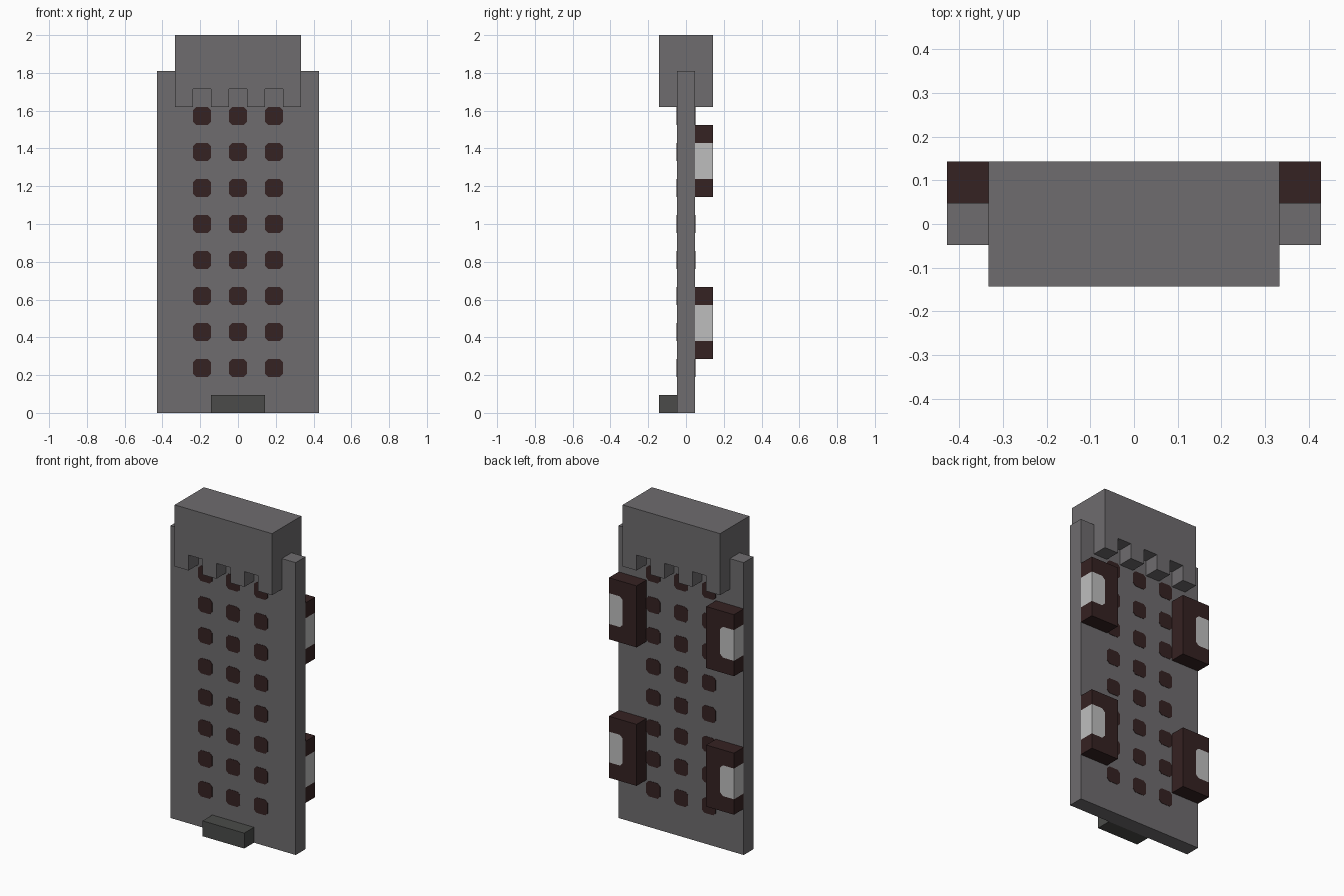
import bpy, bmesh

default = bpy.data.objects.get("Cube")
if default:
    bpy.data.objects.remove(default, do_unlink=True)

U = 2 / 21  # one grid unit; every part is laid out in these units


def material(name, r, g, b):
    mat = bpy.data.materials.new(name)
    mat.use_nodes = True
    mat.diffuse_color = (r, g, b, 1)
    mat.node_tree.nodes["Principled BSDF"].inputs["Base Color"].default_value = (r, g, b, 1)
    return mat


GREY = material("mid grey", 0.157, 0.150, 0.157)
DARK_GREY = material("dark grey", 0.069, 0.071, 0.067)
BROWN = material("dark brown", 0.036, 0.016, 0.016)
LIGHT = material("light grey", 0.515, 0.515, 0.515)


def prism(name, outlines, y0, y1, mat):
    """Extrude flat (x, z) outlines along y."""
    bm = bmesh.new()
    for outline in outlines:
        face = bm.faces.new([bm.verts.new((x * U, y0 * U, z * U)) for x, z in outline])
        result = bmesh.ops.extrude_face_region(bm, geom=[face])
        moved = [v for v in result["geom"] if isinstance(v, bmesh.types.BMVert)]
        bmesh.ops.translate(bm, verts=moved, vec=(0, (y1 - y0) * U, 0))
    bmesh.ops.recalc_face_normals(bm, faces=bm.faces[:])
    mesh = bpy.data.meshes.new(name)
    bm.to_mesh(mesh)
    bm.free()
    mesh.materials.append(mat)
    obj = bpy.data.objects.new(name, mesh)
    bpy.context.collection.objects.link(obj)
    return obj


def rect(x0, x1, z0, z1):
    return [(x0, z0), (x1, z0), (x1, z1), (x0, z1)]


def clipped_square(cx, cz, h=0.5, c=0.18):
    k = h - c
    corners = [(-k, -h), (k, -h), (h, -k), (h, k), (k, h), (-k, h), (-h, k), (-h, -k)]
    return [(cx + x, cz + z) for x, z in corners]


# Main panel and small front foot
prism("panel", [rect(-4.5, 4.5, 0, 19)], -0.5, 0.5, GREY)
prism("foot", [rect(-1.5, 1.5, 0, 1)], -1.5, -0.5, DARK_GREY)

# Top cap with three notches along its lower edge
cap = [(-3.5, 21), (-3.5, 17)]
for x in (-2, 0, 2):
    cap += [(x - 0.5, 17), (x - 0.5, 18), (x + 0.5, 18), (x + 0.5, 17)]
cap += [(3.5, 17), (3.5, 21)]
prism("top_cap", [cap], -1.5, 1.5, GREY)

# Rows of dark spots on both faces of the panel
spots = [clipped_square(x, 2.5 + 2 * row) for x in (-2, 0, 2) for row in range(8)]
prism("front_spots", spots, -0.52, -0.49, BROWN)
prism("back_spots", spots, 0.49, 0.52, BROWN)

# Four back brackets, each with a light insert in its outer edge
for side, label in ((1, "left"), (-1, "right")):
    for z, level in ((3, "lower"), (12, "upper")):
        cut = [(4.5, z + 1), (3.7, z + 1), (3.5, z + 1.2),
               (3.5, z + 2.8), (3.7, z + 3), (4.5, z + 3)]
        body = [(2.5, z), (4.5, z)] + cut + [(4.5, z + 4), (2.5, z + 4)]
        for part, outline, mat in (("bracket", body, BROWN), ("insert", cut, LIGHT)):
            prism(f"{level}_{label}_{part}", [[(side * x, h) for x, h in outline]],
                  0.5, 1.5, mat)
